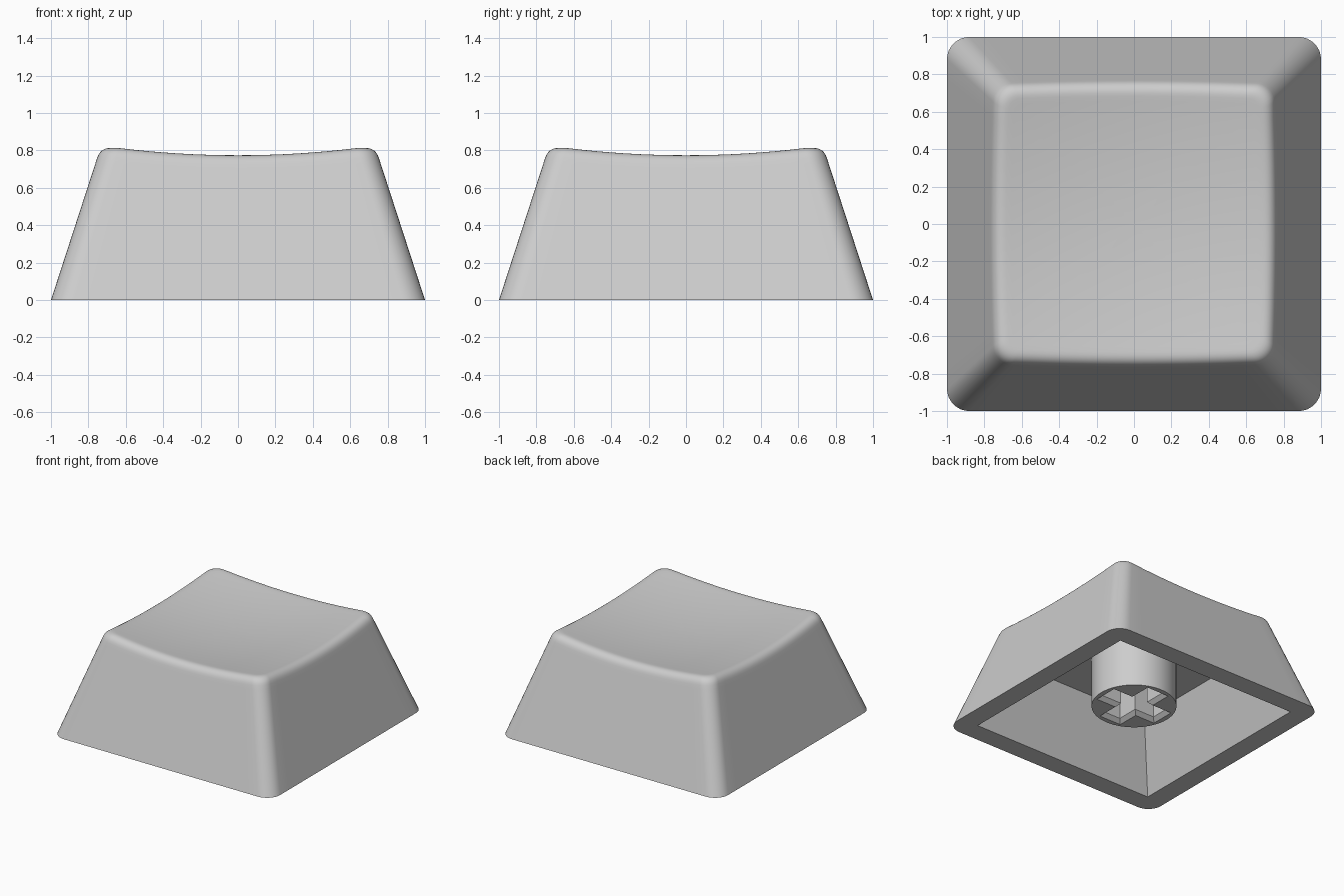
import bpy, bmesh, math
from mathutils import Vector

if "Cube" in bpy.data.objects:
    bpy.data.objects.remove(bpy.data.objects["Cube"])

ARC, SIDE = 8, 16          # segments per rounded corner and per straight side
TAPER = 0.325              # wall lean per unit of height
CEILING = 0.525

plastic = bpy.data.materials.new("grey plastic")
plastic.diffuse_color = (0.61, 0.61, 0.61, 1)
plastic.use_nodes = True
plastic.node_tree.nodes["Principled BSDF"].inputs["Base Color"].default_value = plastic.diffuse_color


def ring(h, r):
    """Rounded square outline with half width h and corner radius r."""
    c, pts = h - r, []
    for q in range(4):
        quarter = []
        for k in range(ARC + 1):
            a = math.pi / 2 * k / ARC
            quarter.append((c + r * math.cos(a), c + r * math.sin(a)))
        for k in range(1, SIDE):
            quarter.append((c - 2 * c * k / SIDE, h))
        for x, y in quarter:
            for _ in range(q):
                x, y = -y, x
            pts.append((x, y))
    return pts


def dish(x, y):
    return 0.726 + 0.1 * (x * x + y * y)


def wall(i, z):
    x, y = ring(1 - TAPER * z, 0.12 - 0.025 * z)[i]
    return Vector((x, y, z))


def bridge(bm, loops):
    rows = [[bm.verts.new(p) for p in loop] for loop in loops]
    for a, b in zip(rows, rows[1:]):
        for i in range(len(a)):
            j = (i + 1) % len(a)
            bm.faces.new((a[i], a[j], b[j], b[i]))
    return rows


def finish(name, bm):
    bmesh.ops.remove_doubles(bm, verts=bm.verts, dist=1e-5)
    bmesh.ops.recalc_face_normals(bm, faces=bm.faces)
    me = bpy.data.meshes.new(name)
    bm.to_mesh(me)
    bm.free()
    me.materials.append(plastic)
    ob = bpy.data.objects.new(name, me)
    bpy.context.collection.objects.link(ob)
    return ob


def activate(ob):
    bpy.ops.object.select_all(action='DESELECT')
    ob.select_set(True)
    bpy.context.view_layer.objects.active = ob


def smooth(ob):
    activate(ob)
    bpy.ops.object.shade_smooth_by_angle(angle=math.radians(30))


# Cap shell: hollow inside, flat rim, leaning walls, rounded edge, dished top
n = len(ring(1, 0.1))
loops = [[Vector((x, y, z)) for x, y in ring(h, 0)]
         for h, z in ((0.637, CEILING), (0.836, 0))]
columns = []
for i in range(n):
    z = 0.8
    for _ in range(6):
        edge = wall(i, z)
        z = dish(edge.x, edge.y)
    edge = wall(i, z)
    low = wall(i, z - 0.06)
    x, y = ring(1 - TAPER * z - 0.062, 0.06)[i]
    inner = Vector((x, y, dish(x, y)))
    col = [wall(i, 0), wall(i, z - 0.09)]
    for k in range(8):                                   # rounded edge
        t = k / 7
        col.append(low * (1 - t) ** 2 + edge * 2 * t * (1 - t) + inner * t * t)
    for s in (0.96, 0.85, 0.7, 0.55, 0.4, 0.25, 0.1):    # dish
        col.append(Vector((x * s, y * s, dish(x * s, y * s))))
    columns.append(col)
loops += [list(level) for level in zip(*columns)]

bm = bmesh.new()
rows = bridge(bm, loops)
bm.faces.new(rows[0])
centre = bm.verts.new((0, 0, dish(0, 0)))
for i in range(n):
    bm.faces.new((rows[-1][i], rows[-1][(i + 1) % n], centre))
smooth(finish("cap_shell", bm))


def loft(name, loops):
    """Closed solid through a stack of outlines."""
    bm = bmesh.new()
    rows = bridge(bm, loops)
    bm.faces.new(rows[0])
    bm.faces.new(rows[-1])
    return finish(name, bm)


def cross(w, l, z):
    pts = []
    for q in range(4):
        for x, y in ((l, -w), (l, w), (w, w)):
            for _ in range(q):
                x, y = -y, x
            pts.append((x, y, z))
    return pts


# Stem with a cross-shaped socket that has a chamfered mouth
stem = loft("stem", [[(0.32 * math.cos(math.tau * k / 64),
                       0.32 * math.sin(math.tau * k / 64), z) for k in range(64)]
                     for z in (0.11, CEILING + 0.01)])
cutter = loft("socket_cutter", [cross(0.13, 0.31, 0.08), cross(0.07, 0.25, 0.14),
                                cross(0.07, 0.25, 0.44)])
cutter.hide_render = True
cut = stem.modifiers.new("socket", 'BOOLEAN')
cut.operation = 'DIFFERENCE'
cut.solver = 'EXACT'
cut.object = cutter
activate(stem)
bpy.ops.object.modifier_apply(modifier=cut.name)
bpy.data.objects.remove(cutter)
smooth(stem)
